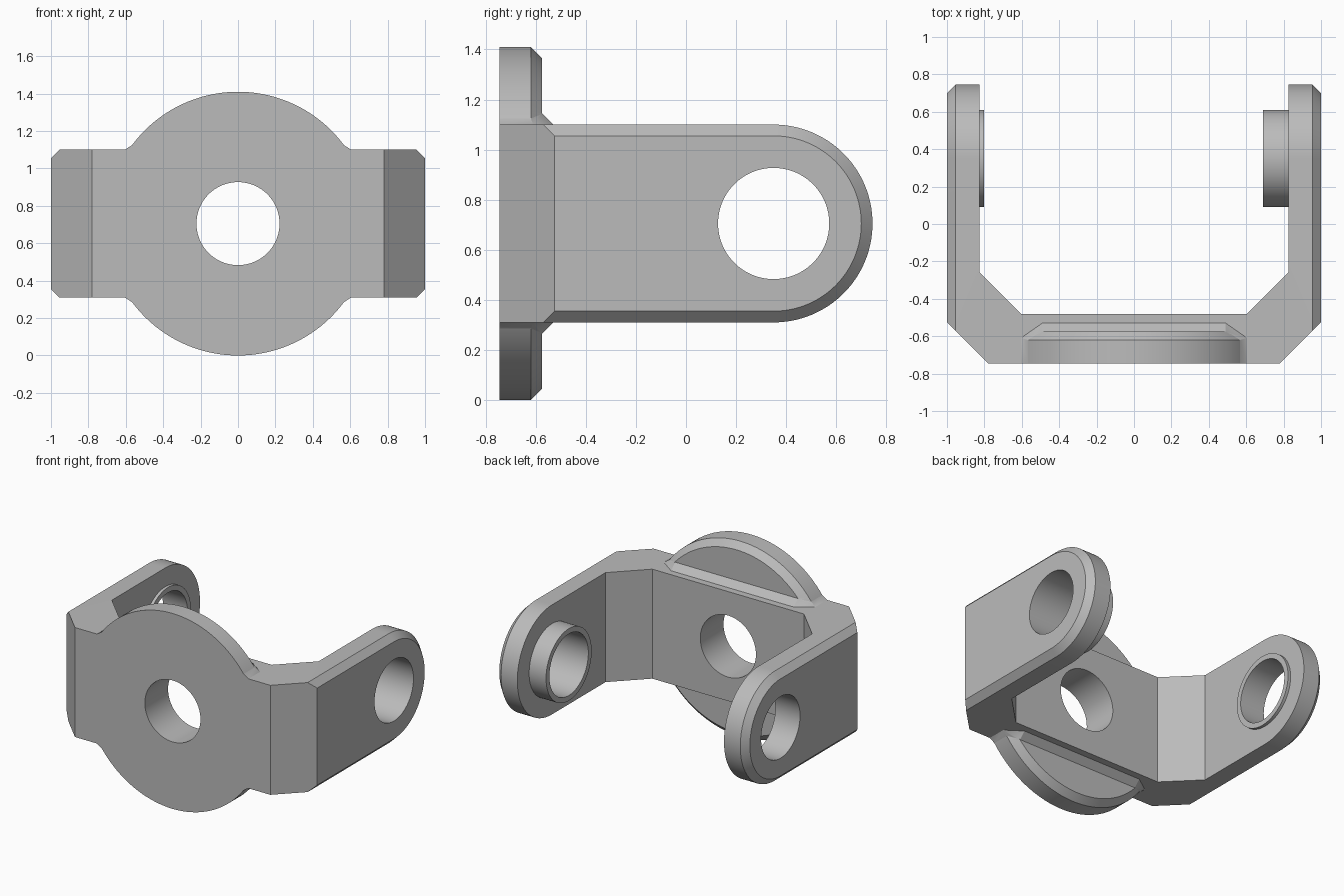
import bpy
import bmesh
from math import sin, cos, pi
from mathutils import Vector

cube = bpy.data.objects.get("Cube")
if cube:
    bpy.data.objects.remove(cube, do_unlink=True)

MID = 0.705          # height of the bracket's centre line
HALF = 0.395         # half height of the band
PIVOT = 0.35         # y of the arm holes
CH = 0.045           # chamfer size
FRONT = -0.745
SEG = 128

steel = bpy.data.materials.new("grey metal")
steel.use_nodes = True
GREY = (0.5, 0.5, 0.5, 1)
steel.diffuse_color = GREY
steel.node_tree.nodes["Principled BSDF"].inputs["Base Color"].default_value = GREY


def finish(name, bm):
    bmesh.ops.recalc_face_normals(bm, faces=bm.faces)
    mesh = bpy.data.meshes.new(name)
    bm.to_mesh(mesh)
    bm.free()
    mesh.materials.append(steel)
    obj = bpy.data.objects.new(name, mesh)
    bpy.context.collection.objects.link(obj)
    return obj


def loft(name, rings):
    """Closed solid through rings of equal point count."""
    bm = bmesh.new()
    loops = [[bm.verts.new(p) for p in ring] for ring in rings]
    n = len(loops[0])
    for a, b in zip(loops, loops[1:]):
        for i in range(n):
            j = (i + 1) % n
            bm.faces.new((a[i], a[j], b[j], b[i]))
    bm.faces.new(loops[0])
    bm.faces.new(loops[-1])
    return finish(name, bm)


def circle(r):
    return [(r * cos(2 * pi * i / SEG), r * sin(2 * pi * i / SEG)) for i in range(SEG)]


def round_x(name, r, x0, x1):
    return loft(name, [[(x, PIVOT + u, MID + v) for u, v in circle(r)] for x in (x0, x1)])


def round_y(name, sections):
    return loft(name, [[(u, y, MID + v) for u, v in circle(r)] for r, y in sections])


def combine(target, tool, operation):
    mod = target.modifiers.new("join", "BOOLEAN")
    mod.operation = operation
    mod.solver = "EXACT"
    mod.object = tool
    bpy.ops.object.select_all(action="DESELECT")
    bpy.context.view_layer.objects.active = target
    target.select_set(True)
    bpy.ops.object.modifier_apply(modifier=mod.name)
    bpy.data.objects.remove(tool, do_unlink=True)


# U-shaped band with bevelled corners, seen from above
half_u = [(0.78, FRONT), (1, -0.525), (1, 1), (0.825, 1), (0.825, -0.26), (0.605, -0.48)]
plan = half_u + [(-x, y) for x, y in reversed(half_u)]
bracket = loft("bracket", [[(x, y, z) for x, y in plan] for z in (0, 1.5)])


# Rounded arm outline with chamfered outer edges
def outline(x, r):
    arc = [(x, PIVOT + r * sin(pi * i / 64), MID - r * cos(pi * i / 64)) for i in range(65)]
    return [(x, -1, MID + r), (x, -1, MID - r)] + arc


shape = loft("arm_outline", [outline(-1.01, HALF - CH - 0.01), outline(-1 + CH, HALF),
                             outline(1 - CH, HALF), outline(1.01, HALF - CH - 0.01)])
combine(bracket, shape, "INTERSECT")

# Round front flange with a chamfered back edge
flange = round_y("flange", [(MID, FRONT), (MID, -0.62), (MID - CH, -0.62 + CH)])
combine(bracket, flange, "UNION")

# Sloped webs where the flange meets the band, above and below
for side in (1, -1):
    half = [(0.605, FRONT, HALF), (0.605, -0.61, HALF), (0.49, -0.53, HALF),
            (0.566, FRONT, 0.42), (0.566, -0.62, 0.42), (0.49, -0.575, 0.44)]
    half += [(x, y, HALF - 0.04) for x, y, z in half[:3]]
    bm = bmesh.new()
    for x, y, z in half:
        for s in (1, -1):
            bm.verts.new(Vector((s * x, y, MID + side * z)))
    bmesh.ops.convex_hull(bm, input=bm.verts)
    bmesh.ops.dissolve_limit(bm, angle_limit=0.01, verts=bm.verts, edges=bm.edges)
    combine(bracket, finish("web", bm), "UNION")

# Inner bosses: long on the left arm, shallow on the right
combine(bracket, round_x("left_boss", 0.26, 0.69, 0.88), "UNION")
combine(bracket, round_x("right_boss", 0.26, -0.88, -0.803), "UNION")

# Through holes
combine(bracket, round_x("arm_bore", 0.222, -1.2, 1.2), "DIFFERENCE")
combine(bracket, round_y("front_bore", [(0.222, -1), (0.222, -0.3)]), "DIFFERENCE")

bpy.ops.object.select_all(action="DESELECT")
bracket.select_set(True)
bpy.context.view_layer.objects.active = bracket
bpy.ops.object.shade_smooth_by_angle(angle=0.45)
